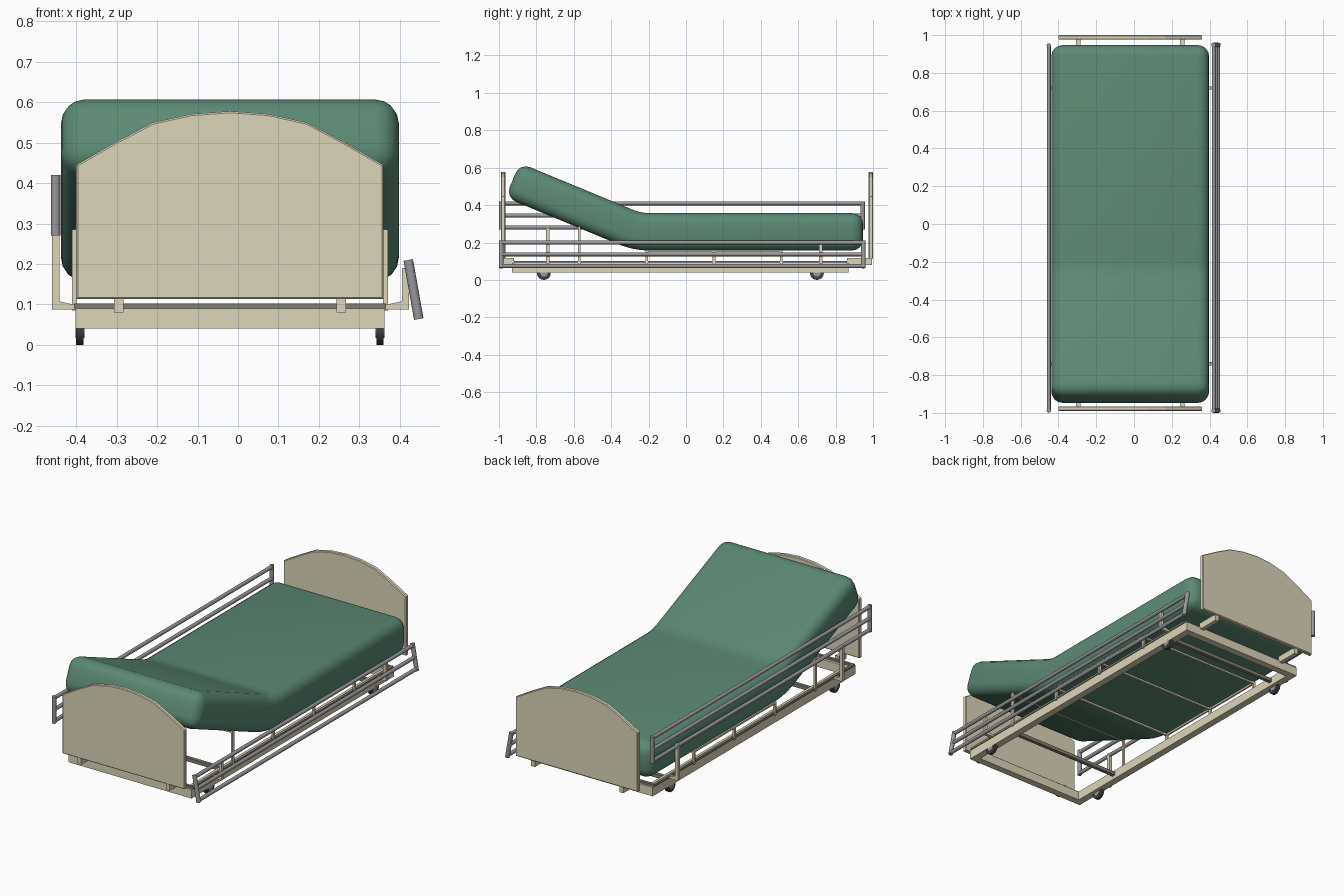
import bpy, bmesh, math
from mathutils import Vector, Matrix

if "Cube" in bpy.data.objects:
    bpy.data.objects.remove(bpy.data.objects["Cube"])

CX = -0.02  # centre line of the bed body


def mat(name, col):
    m = bpy.data.materials.new(name)
    m.diffuse_color = (*col, 1)
    m.use_nodes = True
    m.node_tree.nodes["Principled BSDF"].inputs["Base Color"].default_value = m.diffuse_color
    return m


GREEN = mat("green_vinyl", (0.107, 0.25, 0.175))
CREAM = mat("cream_paint", (0.72, 0.67, 0.49))
STEEL = mat("steel", (0.32, 0.32, 0.34))
DARK = mat("rubber", (0.05, 0.05, 0.05))
OLIVE = mat("shaded_metal", (0.22, 0.21, 0.16))


def finish(name, bm, material, smooth=None):
    bmesh.ops.recalc_face_normals(bm, faces=bm.faces)
    me = bpy.data.meshes.new(name)
    bm.to_mesh(me)
    bm.free()
    ob = bpy.data.objects.new(name, me)
    bpy.context.collection.objects.link(ob)
    me.materials.append(material)
    if smooth:
        bpy.ops.object.select_all(action='DESELECT')
        ob.select_set(True)
        bpy.context.view_layer.objects.active = ob
        bpy.ops.object.shade_smooth_by_angle(angle=math.radians(smooth))
    return ob


def add_box(bm, x0, x1, y0, y1, z0, z1):
    m = Matrix.Translation(((x0 + x1) / 2, (y0 + y1) / 2, (z0 + z1) / 2))
    m = m @ Matrix.Diagonal((x1 - x0, y1 - y0, z1 - z0, 1))
    return bmesh.ops.create_cube(bm, size=1, matrix=m)["verts"]


def boxes(name, items, material):
    bm = bmesh.new()
    for b in items:
        add_box(bm, *b)
    return finish(name, bm, material)


def add_tube(bm, a, b, r, n=12):
    a, b = Vector(a), Vector(b)
    d = b - a
    m = Matrix.Translation((a + b) / 2) @ d.to_track_quat('Z', 'Y').to_matrix().to_4x4()
    bmesh.ops.create_cone(bm, cap_ends=True, segments=n, radius1=r, radius2=r,
                          depth=d.length, matrix=m)


# Mattress: rounded slab, bent upward along an arc at the head section
bm = bmesh.new()
BEND, TILT, R, MID = -0.26, math.radians(22.5), 0.35, 0.257
t = R * math.tan(TILT / 2)
arc = R * TILT
start = BEND + t
end = start - arc - (0.722 - t)
add_box(bm, CX - 0.418, CX + 0.418, end, 0.947, -0.1, 0.1)
bmesh.ops.bevel(bm, geom=bm.edges[:], offset=0.06, segments=4, profile=0.5, affect='EDGES')
for i in range(7):
    bmesh.ops.bisect_plane(bm, geom=bm.verts[:] + bm.edges[:] + bm.faces[:],
                           plane_co=(0, start - arc * i / 6, 0), plane_no=(0, 1, 0))
for v in bm.verts:
    s, h = start - v.co.y, v.co.z
    if s <= 0:
        v.co.z = MID + h
        continue
    a = min(s / R, TILT)
    over = max(0, s - arc)
    v.co.y = start - (R - h) * math.sin(a) - over * math.cos(a)
    v.co.z = MID + R - (R - h) * math.cos(a) + over * math.sin(a)
finish("mattress", bm, GREEN, 40)

# Arched end boards
half = [(0.38, 0.113), (0.38, 0.445), (0.285, 0.5), (0.19, 0.55), (0.095, 0.571)]
outline = half + [(0, 0.578)] + [(-x, z) for x, z in reversed(half)]
for name, y in (("head_board", -0.99), ("foot_board", 0.976)):
    bm = bmesh.new()
    f = bm.faces.new([bm.verts.new((CX + x, y, z)) for x, z in outline])
    ex = bmesh.ops.extrude_face_region(bm, geom=[f])["geom"]
    bmesh.ops.translate(bm, vec=(0, 0.024, 0), verts=[g for g in ex if isinstance(g, bmesh.types.BMVert)])
    rim = [e for e in bm.edges if abs(e.verts[0].co.y - e.verts[1].co.y) < 1e-5]
    bmesh.ops.bevel(bm, geom=rim, offset=0.004, segments=1, affect='EDGES')
    finish(name, bm, CREAM)

# Hooks joining the boards to the frame
boxes("board_brackets", [(x - 0.012, x + 0.012, y0, y1, 0.08, 0.118)
                         for x in (CX - 0.275, CX + 0.275)
                         for y0, y1 in ((-0.988, -0.92), (0.86, 0.995))], CREAM)

# Base frame
L, Rt = CX - 0.382, CX + 0.382
boxes("base_frame", [(L, L + 0.04, -0.93, 0.87, 0.04, 0.09),
                     (Rt - 0.04, Rt, -0.93, 0.87, 0.04, 0.09),
                     (L + 0.04, Rt - 0.04, -0.93, -0.89, 0.04, 0.09),
                     (L + 0.04, Rt - 0.04, 0.83, 0.87, 0.04, 0.09)], CREAM)
boxes("frame_top_rails", [(L - 0.004, L + 0.012, -0.92, 0.86, 0.09, 0.102),
                          (Rt - 0.012, Rt + 0.004, -0.92, 0.86, 0.09, 0.102),
                          (L + 0.012, Rt - 0.012, -0.92, -0.905, 0.09, 0.102),
                          (L + 0.012, Rt - 0.012, 0.845, 0.86, 0.09, 0.102)], OLIVE)
boxes("frame_cross_bars", [(L + 0.03, Rt - 0.03, y - 0.01, y + 0.01, 0.06, 0.08)
                           for y in (-0.6, 0.7)], OLIVE)

# Mattress supports: uprights, cross slats, side rails
sup = []
for y, z in ((-0.57, 0.285), (-0.21, 0.16), (0.15, 0.16), (0.51, 0.16)):
    for x in (CX - 0.385, CX + 0.385):
        sup.append((x - 0.006, x + 0.006, y - 0.007, y + 0.007, 0.085, z))
    sup.append((CX - 0.385, CX + 0.385, y - 0.006, y + 0.006, z - 0.012, z))
for x in (CX - 0.385, CX + 0.385):
    sup.append((x - 0.005, x + 0.005, -0.21, 0.51, 0.15, 0.16))
boxes("mattress_supports", sup, CREAM)

# Castors
for y in (-0.76, 0.70):
    for x in (L + 0.011, Rt - 0.011):
        bm = bmesh.new()
        add_tube(bm, (x - 0.009, y, 0.037), (x + 0.009, y, 0.037), 0.037, 20)
        finish("castor_tyre", bm, DARK, 40)
        bm = bmesh.new()
        add_tube(bm, (x - 0.011, y, 0.037), (x + 0.011, y, 0.037), 0.02, 16)
        finish("castor_hub", bm, STEEL, 40)


# Side rails: three tubes between two end posts, in a plane from top to bottom
def side_rail(name, top, bottom, y0, y1):
    bm = bmesh.new()
    top, bottom = Vector(top), Vector(bottom)

    def at(k, y):
        p = top.lerp(bottom, k)
        return (p.x, y, p.y)
    for k in (0.07, 0.5, 0.93):
        add_tube(bm, at(k, y0), at(k, y1), 0.0105)
    for y in (y0, y1):
        add_tube(bm, at(0, y), at(1, y), 0.0118)
    finish(name, bm, STEEL, 40)


side_rail("raised_side_rail", (-0.451, 0.42), (-0.451, 0.27), -0.988, 0.945)
side_rail("lowered_side_rail", (0.421, 0.21), (0.447, 0.064), -0.988, 0.948)

# L-shaped rail posts with a small gusset against the frame
for name, s, inner, outer, top in (("raised_rail_post", -1, 0.40, 0.46, 0.29),
                                   ("lowered_rail_post", 1, 0.36, 0.423, 0.19)):
    for y in (-0.74, 0.72):
        bm = bmesh.new()
        prof = [(inner, 0.088), (outer, 0.088), (outer, top), (outer - 0.018, top),
                (outer - 0.018, 0.108), (inner, 0.098)]
        f = bm.faces.new([bm.verts.new((s * x, y - 0.009, z)) for x, z in prof])
        ex = bmesh.ops.extrude_face_region(bm, geom=[f])["geom"]
        bmesh.ops.translate(bm, vec=(0, 0.018, 0),
                            verts=[g for g in ex if isinstance(g, bmesh.types.BMVert)])
        finish(name, bm, CREAM)
